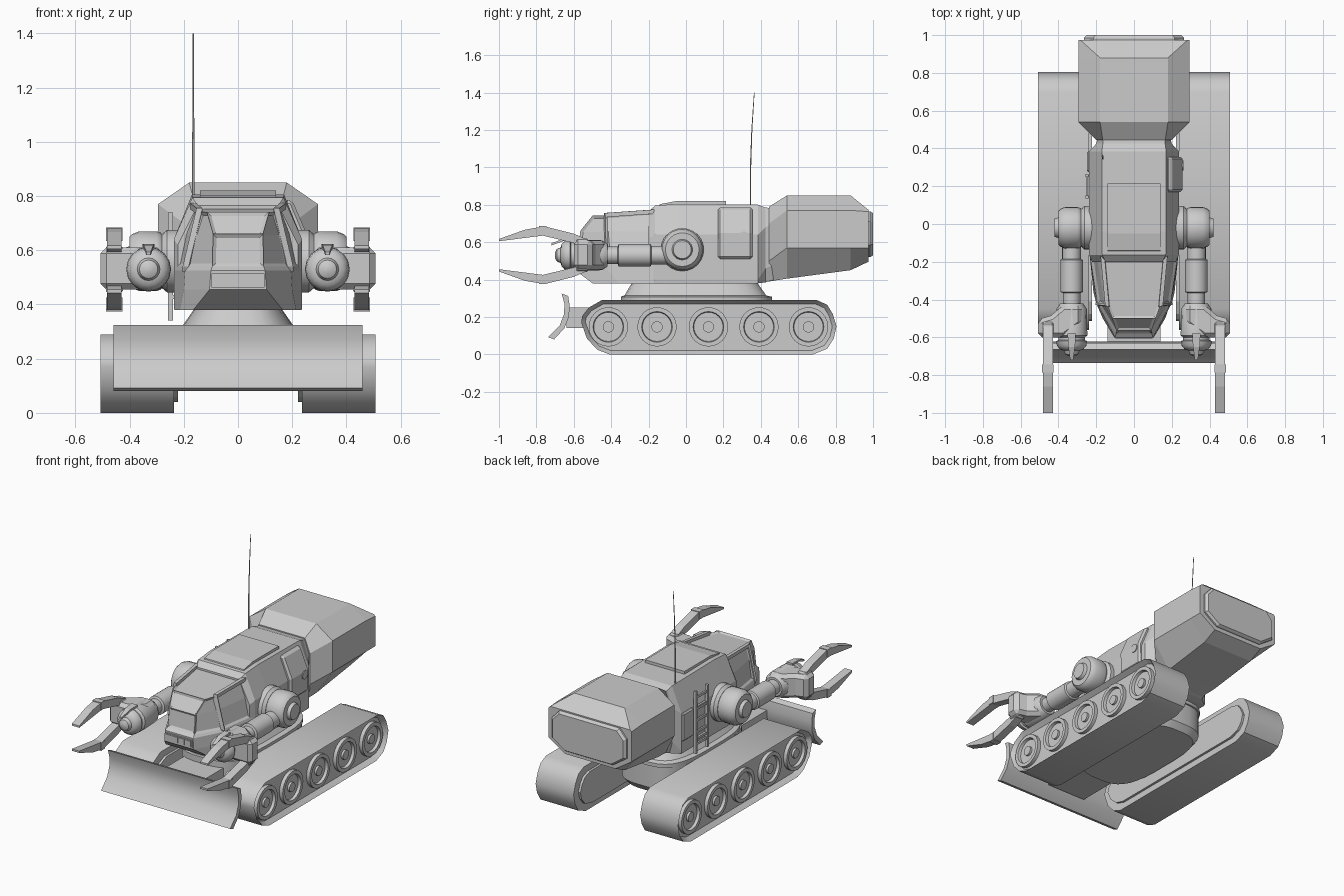
import bpy, bmesh, math
from math import sin, cos, pi

if "Cube" in bpy.data.objects:
    bpy.data.objects.remove(bpy.data.objects["Cube"])


def build(name, bm, mirror=False, smooth=False, bevel=0):
    bmesh.ops.recalc_face_normals(bm, faces=bm.faces)
    me = bpy.data.meshes.new(name)
    bm.to_mesh(me)
    bm.free()
    ob = bpy.data.objects.new(name, me)
    bpy.context.collection.objects.link(ob)
    if smooth:
        bpy.ops.object.select_all(action='DESELECT')
        ob.select_set(True)
        bpy.context.view_layer.objects.active = ob
        bpy.ops.object.shade_smooth_by_angle(angle=math.radians(35))
    if bevel:
        b = ob.modifiers.new("bevel", 'BEVEL')
        b.width, b.segments = bevel, 1
    if mirror:
        ob.modifiers.new("mirror", 'MIRROR')
    return ob


def loft(name, rings, inset=None, **kw):
    """Skin closed rings; inset = (function giving a face's panel group or None, thickness, depth)."""
    bm = bmesh.new()
    vs = [[bm.verts.new(p) for p in r] for r in rings]
    n = len(rings[0])
    for a, b in zip(vs, vs[1:]):
        for i in range(n):
            j = (i + 1) % n
            bm.faces.new((a[i], a[j], b[j], b[i]))
    bm.faces.new(vs[0])
    bm.faces.new(vs[-1])
    bmesh.ops.recalc_face_normals(bm, faces=bm.faces)
    if inset:
        bm.normal_update()
        groups = {}
        for f in bm.faces:
            k = inset[0](f)
            if k:
                groups.setdefault(k, []).append(f)
        for fs in groups.values():
            bmesh.ops.inset_region(bm, faces=fs, thickness=inset[1], depth=inset[2], use_even_offset=True)
    return build(name, bm, **kw)


def prism_x(name, yz, x0, x1, **kw):
    return loft(name, [[(x, y, z) for y, z in yz] for x in (x0, x1)], **kw)


def box(name, x0, x1, y0, y1, z0, z1, **kw):
    return prism_x(name, [(y0, z0), (y1, z0), (y1, z1), (y0, z1)], x0, x1, **kw)


def lathe(name, prof, axis, c, n=24, **kw):
    """prof = (distance along axis, radius); c = the other two coordinates."""
    rings = []
    for d, r in prof:
        ring = []
        for i in range(n):
            u, v = c[0] + r * cos(2 * pi * i / n), c[1] + r * sin(2 * pi * i / n)
            ring.append((d, u, v) if axis == 'x' else (u, d, v))
        rings.append(ring)
    return loft(name, rings, smooth=True, **kw)


def stadium(hw, y0, y1, z, n=32):
    """Rounded oblong ring in plan."""
    p = []
    for i in range(n):
        c, s = cos(2 * pi * (i + .5) / n), sin(2 * pi * (i + .5) / n)
        p.append((hw * math.copysign(abs(c) ** .6, c),
                  (y0 + y1) / 2 + (y1 - y0) / 2 * math.copysign(abs(s) ** .6, s), z))
    return p


def octo(y, w, tw, bw, zt, zs, zl, zb):
    """Eight-sided section across the vehicle."""
    r = [(tw, zt), (w, zs), (w, zl), (bw, zb)]
    return [(x, y, z) for x, z in r] + [(-x, y, z) for x, z in reversed(r)]


# tracks with recessed outer sides, inner plates, and wheels
track = [(-.41, 0), (-.475, .025), (-.53, .085), (-.56, .17), (-.555, .205), (-.52, .25), (-.45, .29),
         (.70, .29), (.755, .265), (.785, .215), (.805, .15), (.79, .085), (.755, .03), (.68, 0)]
prism_x("track", track, .237, .507, mirror=True, smooth=True,
        inset=(lambda f: len(f.verts) > 4 and f.calc_center_median().x > .4, .022, -.03))
prism_x("track_inner_plate", [(.12 + (y - .12) * .93, .145 + (z - .145) * .72) for y, z in track],
        .222, .24, mirror=True)
for y in (-.415, -.155, .12, .39, .655):
    lathe("wheel", [(.46, .105), (.5, .105), (.5, .082), (.482, .078), (.482, .03), (.496, .03)],
          'x', (y, .147), mirror=True)

# chassis and turntable
loft("chassis", [stadium(.21, -.34, .42, .10), stadium(.238, -.37, .45, .14), stadium(.238, -.37, .45, .29)],
     smooth=True)
loft("turntable", [stadium(.24, -.35, .46, .285), stadium(.24, -.35, .46, .308),
                   stadium(.21, -.33, .43, .315), stadium(.15, -.28, .37, .40)], smooth=True)
box("blade_mount", -.14, .14, -.64, -.3, .14, .25)

# dozer blade
prism_x("dozer_blade", [(-.665, .325), (-.65, .27), (-.652, .215), (-.675, .155), (-.737, .092),
                        (-.705, .08), (-.65, .14), (-.626, .2), (-.622, .26), (-.63, .312)],
        -.46, .46, smooth=True)

# main hull
loft("main_hull", [octo(-.2, .222, .15, .21, .765, .62, .42, .385),
                   octo(-.165, .237, .168, .235, .795, .64, .40, .38),
                   octo(-.04, .237, .17, .235, .805, .64, .40, .38),
                   octo(.385, .237, .17, .235, .80, .64, .40, .38),
                   octo(.425, .20, .165, .18, .785, .68, .46, .385),
                   octo(.47, .19, .16, .17, .78, .7, .48, .40)])
loft("roof_hatch", [[(s * .14, y, z) for s, y in ((-1, a), (1, a), (1, .215), (-1, .215))]
                    for a, z in ((-.15, .78), (-.14, .803), (-.05, .82))])

# engine housing at the rear
loft("engine_housing", [octo(.445, .2, .165, .165, .79, .7, .5, .39),
                        octo(.54, .295, .18, .18, .85, .77, .57, .405),
                        octo(.88, .295, .18, .18, .85, .77, .57, .45),
                        octo(.975, .295, .285, .18, .773, .763, .57, .495)])
loft("rear_hatch", [octo(.96, .265, .215, .17, .765, .71, .585, .52),
                    octo(.985, .265, .215, .17, .765, .71, .585, .52),
                    octo(1.0, .25, .205, .165, .755, .705, .59, .53)])


# cabin: plan outlines stacked upward, with recessed windows
def plan(z, b, m, ym, f, yf, zb=None):
    h = [(b, -.16, zb or z), (m, ym, z), (f, yf, z)]
    return h + [(-x, y, w) for x, y, w in reversed(h)]


def window(f):
    c = f.calc_center_median()
    if c.z < .57 or f.normal.y > .5:
        return None
    if abs(c.x) < .02:
        return ("front", round(c.z, 2))
    return (c.x > 0, c.y < -.4)


loft("cabin", [plan(.38, .235, .215, -.36, .165, -.50), plan(.455, .235, .20, -.42, .105, -.60),
               plan(.525, .235, .195, -.42, .10, -.60), plan(.54, .23, .19, -.42, .095, -.58),
               plan(.66, .205, .165, -.43, .092, -.565), plan(.742, .165, .14, -.43, .115, -.50, .765)],
     inset=(window, .013, -.009))
# raised frame strips along the cabin corners
for nm, a, b in (("cabin_pillar", (.193, -.425, .53), (.142, -.43, .745)),
                 ("cabin_roof_rail", (.166, -.17, .763), (.142, -.43, .745))):
    t = .011
    loft(nm, [[(p[0] + u * t, p[1] + u * t * .3 - v * t * .5, p[2] + v * t)
               for u, v in ((-1, -1), (1, -1), (1, 1), (-1, 1))] for p in (a, b)], mirror=True)
# nose lamps
box("lamp_bar", -.097, .097, -.606, -.58, .463, .515)
for x in (-.07, -.0235, .0235, .07):
    box("nose_lamp", x - .019, x + .019, -.61, -.59, .47, .508)

# side door on the right, with a round handle
door = [(.2, .51), (.255, .51), (.258, .65), (.2, .785), (.17, .785)]
loft("side_door", [[(x, y, z) for x, z in door] for y in (.17, .355)], bevel=.012)
lathe("door_handle", [(.24, .027), (.262, .027)], 'x', (.31, .63), n=16)

# ladder and panel on the left
for y in (.135, .25):
    box("ladder_rail", -.258, -.24, y, y + .016, .34, .74)
for i in range(5):
    box("ladder_rung", -.254, -.243, .14, .26, .39 + i * .075, .405 + i * .075)
for z in (.42, .62):
    box("ladder_bracket", -.25, -.22, .14, .26, z, z + .015)
box("side_panel", -.25, -.22, .275, .385, .46, .64, bevel=.008)

# antenna
loft("antenna", [[(-.165 + r * cos(k * pi / 3), y + r * sin(k * pi / 3), z) for k in range(6)]
                 for y, z, r in ((.345, .78, .004), (.345, 1.0, .004), (.352, 1.2, .003), (.365, 1.4, .002))])

# arms
AX, AZ = .33, .53
lathe("shoulder_plate", [(.22, .115), (.262, .115), (.28, .10)], 'x', (-.02, .56), mirror=True)
lathe("shoulder", [(.27, .085), (.285, .105), (.30, .11), (.365, .11), (.39, .10), (.40, .09), (.40, .055),
                   (.42, .048)], 'x', (-.02, .56), mirror=True)
lathe("arm", [(-.05, .05), (-.185, .05), (-.19, .06), (-.36, .06), (-.365, .046), (-.46, .046)],
      'y', (AX, AZ), mirror=True)
hous = [(.275, -.43), (.375, -.43), (.44, -.485), (.508, -.505), (.508, -.60), (.37, -.60), (.275, -.53)]
loft("wrist_housing", [[(x, y, z) for x, y in hous] for z in (.455, .61)], mirror=True, bevel=.022)
lathe("wrist_tool", [(-.42, .06), (-.45, .08), (-.59, .083), (-.60, .07), (-.615, .07), (-.62, .082), (-.645, .078),
                     (-.665, .06), (-.67, .042), (-.69, .034), (-.70, .015)],
      'y', (AX, AZ), n=16, mirror=True)
# small prong over the wrist tool
loft("tool_prong", [[(AX + u, y, AZ + r) for r, u in ((q, -w), (q + .012, -w), (q + .012, w), (q, w))]
                    for y, q, w in ((-.58, .082, .022), (-.65, .078, .018), (-.72, .052, .008))],
     mirror=True)
# claw fingers, upper and lower
finger = [(-.53, .085), (-.53, .035), (-.60, .065), (-.765, .105), (-1.0, .075), (-1.0, .087),
          (-.86, .137), (-.765, .153), (-.74, .15), (-.60, .115)]
for nm, s in (("upper_claw", 1), ("lower_claw", -1)):
    prism_x(nm, [(y, AZ + s * d) for y, d in finger], .43, .483, mirror=True)
    box(nm + "_knuckle", .426, .487, -.785, -.745, *sorted((AZ + s * .105, AZ + s * .155)), mirror=True)
    box(nm + "_hinge", .425, .488, -.59, -.52, *sorted((AZ + s * .05, AZ + s * .09)), mirror=True, bevel=.01)
